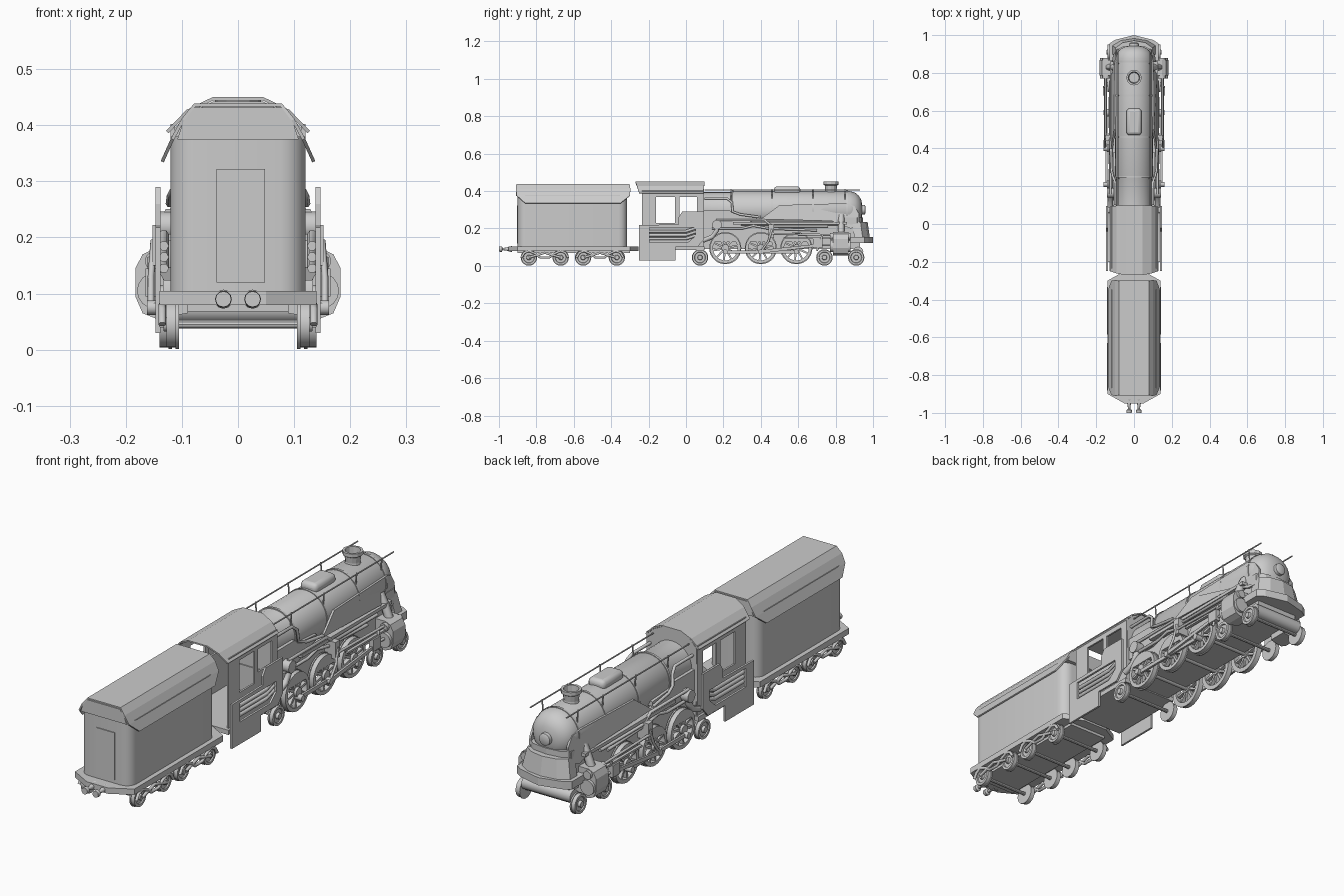
import bpy, bmesh, math
from mathutils import Vector

smooth = []


def make(name, verts, faces, mirror=False, soft=False):
    me = bpy.data.meshes.new(name)
    bm = bmesh.new()
    vs = [bm.verts.new(v) for v in verts]
    for f in faces:
        bm.faces.new([vs[i] for i in f])
    bmesh.ops.remove_doubles(bm, verts=bm.verts, dist=1e-5)
    bmesh.ops.recalc_face_normals(bm, faces=bm.faces)
    bm.to_mesh(me)
    bm.free()
    ob = bpy.data.objects.new(name, me)
    bpy.context.collection.objects.link(ob)
    if mirror:
        ob.modifiers.new("mirror", 'MIRROR').use_clip = False
    if soft:
        smooth.append(ob)
    return ob


def prism(name, profiles, axis, a, b, **kw):
    """Extrude one or more flat outlines along an axis."""
    put = {'x': lambda p, t: (t, *p), 'y': lambda p, t: (p[0], t, p[1]), 'z': lambda p, t: (*p, t)}[axis]
    verts, faces = [], []
    for pr in profiles:
        o, n = len(verts), len(pr)
        verts += [put(p, a) for p in pr] + [put(p, b) for p in pr]
        faces += [list(range(o, o + n)), list(range(o + n, o + 2 * n))]
        faces += [[o + i, o + (i + 1) % n, o + n + (i + 1) % n, o + n + i] for i in range(n)]
    return make(name, verts, faces, **kw)


def rect(a0, a1, b0, b1):
    return [(a0, b0), (a1, b0), (a1, b1), (a0, b1)]


def box(name, x0, x1, y0, y1, z0, z1, **kw):
    return prism(name, [rect(x0, x1, y0, y1)], 'z', z0, z1, **kw)


def sym(half):
    """Complete a right-hand outline across x = 0."""
    return half + [(-x, y) for x, y in reversed(half) if x > 0]


def lathe(name, prof, axis, c, seg=24, closed=False, soft=True, **kw):
    """Spin (position, radius) pairs around an axis through c."""
    verts, faces = [], []
    for t, r in prof:
        for k in range(seg):
            u = 2 * math.pi * k / seg
            a, b = r * math.cos(u), r * math.sin(u)
            v = {'x': (t, a, b), 'y': (a, t, b), 'z': (a, b, t)}[axis]
            verts.append(Vector(v) + Vector(c))
    n = len(prof)
    for i in range(n if closed else n - 1):
        for k in range(seg):
            j, l = (i + 1) % n, (k + 1) % seg
            faces.append([i * seg + k, i * seg + l, j * seg + l, j * seg + k])
    return make(name, verts, faces, soft=soft, **kw)


def rod(name, axis, a, b, r, c, **kw):
    return lathe(name, [(a, 0), (a, r), (b, r), (b, 0)], axis, c, **kw)


def pipe(name, paths, r, mirror=True):
    cu = bpy.data.curves.new(name, 'CURVE')
    cu.dimensions, cu.bevel_depth, cu.bevel_resolution, cu.use_fill_caps = '3D', r, 1, True
    for pts in paths:
        for s in ((1, -1) if mirror else (1,)):
            sp = cu.splines.new('POLY')
            sp.points.add(len(pts) - 1)
            for q, p in zip(sp.points, pts):
                q.co = (s * p[0], p[1], p[2], 1)
    ob = bpy.data.objects.new(name, cu)
    bpy.context.collection.objects.link(ob)


def sheet(name, rows, thick):
    """Roof sheet from right-hand rows (x, z, y0, y1), mirrored to the left."""
    rows = rows + [(-x, z, a, b) for x, z, a, b in reversed(rows)]
    verts = [v for x, z, a, b in rows for v in ((x, a, z), (x, b, z))]
    faces = [[2 * i, 2 * i + 1, 2 * i + 3, 2 * i + 2] for i in range(len(rows) - 1)]
    m = make(name, verts, faces).modifiers.new("thickness", 'SOLIDIFY')
    m.thickness, m.offset = thick, 0


def cut(ob, holes, x0, x1):
    c = prism(ob.name + "_cutter", holes, 'x', x0, x1)
    c.hide_render, c.display_type = True, 'WIRE'
    m = ob.modifiers.new("holes", 'BOOLEAN')
    m.object, m.operation, m.solver = c, 'DIFFERENCE', 'EXACT'
    ob.modifiers.move(len(ob.modifiers) - 1, 0)


# Tender: platform, rounded body, roof, rear door and buffers
prism("tender_platform", [sym([(0.05, -0.95), (0.14, -0.9), (0.14, -0.3), (0.06, -0.255)])], 'z', 0.08, 0.105)
R = 0.045
corner = lambda cx, cy, q: [(cx + R * math.cos(a), cy + R * math.sin(a))
                            for a in [math.pi / 2 * (q + k / 5) for k in range(6)]]
plan = corner(0.075, -0.36, 0) + corner(-0.075, -0.36, 1) + corner(-0.075, -0.855, 2) + corner(0.075, -0.855, 3)
prism("tender_body", [plan], 'z', 0.1, 0.38, soft=True)
prism("tender_roof_core", [sym([(0.108, 0.375), (0.098, 0.405), (0.077, 0.432)])], 'y', -0.908, -0.3)
sheet("tender_roof", [(0.135, 0.335, -0.86, -0.35), (0.117, 0.375, -0.905, -0.3),
                      (0.098, 0.41, -0.91, -0.297), (0.077, 0.436, -0.905, -0.302)], 0.006)
box("tender_door", -0.038, 0.048, -0.904, -0.89, 0.12, 0.322)
lathe("rear_buffer", [(-1.0, 0), (-1.0, 0.014), (-0.985, 0.015), (-0.98, 0.006), (-0.96, 0.008), (-0.93, 0.017)],
      'y', (0.026, 0, 0.09), 12, mirror=True)
box("tender_underframe", -0.09, 0.09, -0.9, -0.3, 0.068, 0.085)

# Small carrying wheels with axles
for i, y in enumerate((-0.84, -0.67, -0.55, -0.37, 0.075, 0.74, 0.91)):
    x = 0.105 if i < 4 else 0.118
    lathe(f"small_wheel_{i}", [(x, 0), (x, 0.044), (x + 0.006, 0.044), (x + 0.006, 0.041), (x + 0.022, 0.041),
                               (x + 0.022, 0.03), (x + 0.017, 0.028), (x + 0.017, 0.014), (x + 0.028, 0.012),
                               (x + 0.028, 0)], 'x', (0, y, 0.045), 20, mirror=True)
    rod(f"small_axle_{i}", 'x', -x, x, 0.008, (0, y, 0.045), seg=10)

# Tender bogie side frames
for i, (a, b) in enumerate(((-0.84, -0.67), (-0.55, -0.37))):
    m = (a + b) / 2
    arch = [(0.135, m + dy, z) for dy, z in ((-0.125, 0.045), (-0.11, 0.07), (-0.085, 0.08), (-0.05, 0.065),
            (-0.025, 0.045), (0.025, 0.045), (0.05, 0.065), (0.085, 0.08), (0.11, 0.07), (0.125, 0.045))]
    pipe(f"bogie_frame_{i}", [arch, [(0.135, m - 0.085, 0.045), (0.135, m, 0.07), (0.135, m + 0.085, 0.045)]], 0.007)

# Cab: walls with windows, front wall, floor, roof
wall = box("cab_wall", 0.112, 0.12, -0.235, 0.095, 0.1, 0.402, mirror=True)
cut(wall, [rect(-0.16, -0.06, 0.23, 0.368), rect(-0.035, 0.058, 0.27, 0.368)], 0.09, 0.14)
prism("cab_front_wall", [sym([(0.115, 0.1), (0.118, 0.39), (0.09, 0.42), (0.045, 0.442)])], 'y', 0.085, 0.096)
box("cab_floor", -0.13, 0.13, -0.25, 0.1, 0.085, 0.105)
sheet("cab_roof", [(0.126, 0.388, -0.25, 0.092), (0.09, 0.425, -0.262, 0.097), (0.045, 0.447, -0.27, 0.1)], 0.006)

# Outer cab side plate with pipe opening
plate = prism("cab_side_plate", [[(-0.25, 0.03), (-0.055, 0.03), (-0.055, 0.1), (0.06, 0.1), (0.095, 0.14),
                                  (0.095, 0.29), (-0.02, 0.29), (-0.04, 0.26), (-0.04, 0.222), (-0.25, 0.218)]],
              'x', 0.138, 0.147, mirror=True)
cut(plate, [[(-0.195, 0.125), (0.01, 0.125), (0.05, 0.16), (0.05, 0.205), (-0.195, 0.205)]], 0.12, 0.16)
pipe("cab_pipes", [[(0.132, -0.2, z), (0.132, 0.0, z), (0.132, 0.06, z + 0.02)] for z in (0.145, 0.165, 0.185)], 0.009)

# Boiler with rounded nose, door, bands
Z = 0.3
lathe("boiler", [(0.09, 0), (0.09, 0.094), (0.24, 0.094), (0.255, 0.1), (0.875, 0.1), (0.905, 0.091), (0.925, 0.074),
                 (0.938, 0.05), (0.942, 0.026), (0.956, 0.025), (0.96, 0.018), (0.96, 0)], 'y', (0, 0, Z), 32)
for i, y in enumerate((0.25, 0.46, 0.68, 0.86)):
    lathe(f"boiler_band_{i}", [(y - 0.005, 0.098), (y - 0.005, 0.103), (y + 0.005, 0.103), (y + 0.005, 0.098)],
          'y', (0, 0, Z), 32, closed=True)
prism("firebox_side", [[(0.09, 0.2), (0.25, 0.2), (0.38, 0.25), (0.38, 0.27), (0.25, 0.28), (0.23, 0.3), (0.09, 0.3)]],
      'x', 0.06, 0.108, mirror=True)

# Chimney and steam dome
lathe("chimney", [(0.38, 0.034), (0.405, 0.03), (0.43, 0.033), (0.435, 0.041), (0.45, 0.041), (0.45, 0.031),
                  (0.4, 0.027), (0.4, 0)], 'z', (0, 0.775, 0), 12, soft=False)
dome = box("steam_dome", -0.04, 0.04, 0.47, 0.612, 0.38, 0.425, soft=True)
bv = dome.modifiers.new("round", 'BEVEL')
bv.width, bv.segments = 0.018, 3

# Top handrails and posts
pipe("handrails", [[(0.085, 0.1, 0.405), (0.085, 0.93, 0.405)]] +
     [[(0.08, y, 0.35), (0.085, y, 0.41)] for y in (0.24, 0.46, 0.68, 0.85)], 0.003)

# Side shroud, leaning in towards the boiler
shroud = prism("side_shroud", [[(0.4, 0.25), (0.5, 0.325), (0.86, 0.335), (0.9, 0.32), (0.925, 0.28), (0.925, 0.21),
                                (0.88, 0.2), (0.78, 0.24)]], 'x', 0.112, 0.121, mirror=True)
for v in shroud.data.vertices:
    v.co.x -= max(0, v.co.z - 0.25) * 0.2 + max(0, v.co.y - 0.86) * 0.35
prism("nose_skirt", [sym([(0.1, 0.85), (0.1, 0.915), (0.065, 0.938), (0.0, 0.946)])], 'z', 0.195, 0.26)

# Main frame, running boards and front deck
box("main_frame", -0.1, 0.1, 0.08, 0.93, 0.09, 0.215)
box("running_board", 0.08, 0.127, 0.25, 0.86, 0.222, 0.236, mirror=True)
prism("front_deck", [sym([(0.13, 0.86), (0.13, 0.955), (0.1, 0.975), (0, 1.0)])], 'z', 0.122, 0.155)
apron = prism("front_apron", [sym([(0.115, 0.9), (0.115, 0.945), (0.07, 0.972), (0, 0.983)])], 'z', 0.15, 0.235)
for v in apron.data.vertices:
    if v.co.z > 0.2:
        v.co.x *= 0.85
        v.co.y -= 0.012
rod("front_beam", 'x', -0.115, 0.115, 0.028, (0, 0.92, 0.075), seg=16)

# Driving wheels: rim, hub, spokes, counterweight, axle
for i, y in enumerate((0.21, 0.4, 0.59)):
    c = (0, y, 0.095)
    lathe(f"driver_rim_{i}", [(0.108, 0.086), (0.114, 0.086), (0.114, 0.082), (0.134, 0.082), (0.134, 0.066),
                              (0.108, 0.066)], 'x', c, 28, closed=True, mirror=True)
    rod(f"driver_hub_{i}", 'x', 0.108, 0.142, 0.02, c, seg=16, mirror=True)
    spokes = []
    for k in range(10):
        u = math.pi * k / 5 + 0.2
        d, n = Vector((math.cos(u), math.sin(u))), Vector((-math.sin(u), math.cos(u)))
        o = Vector((y, 0.095))
        spokes.append([tuple(o + d * r + n * w) for r, w in ((0.015, -.006), (0.07, -.004), (0.07, .004), (0.015, .006))])
    prism(f"driver_spokes_{i}", spokes, 'x', 0.115, 0.131, mirror=True)
    arc = [(y + 0.07 * math.cos(a), 0.095 + 0.07 * math.sin(a)) for a in [0.5 + k * 0.24 for k in range(10)]]
    prism(f"counterweight_{i}", [arc], 'x', 0.113, 0.134, mirror=True)
    rod(f"driver_axle_{i}", 'x', -0.11, 0.11, 0.012, c, seg=12)
    rod(f"crank_pin_{i}", 'x', 0.13, 0.162, 0.013, (0, y, 0.075), seg=12, mirror=True)

# Coupling rod, main rod and valve gear
box("coupling_rod", 0.141, 0.15, 0.2, 0.6, 0.067, 0.083, mirror=True)
prism("main_rod", [[(0.39, 0.066), (0.72, 0.105), (0.72, 0.119), (0.39, 0.084)]], 'x', 0.151, 0.16, mirror=True)
box("crosshead", 0.142, 0.165, 0.68, 0.73, 0.095, 0.145, mirror=True)
box("slide_bar", 0.145, 0.158, 0.52, 0.79, 0.145, 0.153, mirror=True)
pipe("valve_rods", [[(0.15, 0.78, 0.112), (0.15, 0.7, 0.112)], [(0.15, 0.8, 0.165), (0.15, 0.45, 0.172)],
                    [(0.155, 0.4, 0.075), (0.155, 0.44, 0.13), (0.15, 0.46, 0.195)],
                    [(0.155, 0.7, 0.08), (0.155, 0.73, 0.165)]], 0.006)
box("gear_bracket", 0.1, 0.152, 0.44, 0.47, 0.15, 0.222, mirror=True)

# Steam cylinder with ridged ends
sec = [(0.09, 0.065), (0.145, 0.055), (0.17, 0.065), (0.183, 0.095), (0.183, 0.145), (0.17, 0.17), (0.148, 0.18), (0.09, 0.18)]
prism("cylinder_block", [sec], 'y', 0.785, 0.868, mirror=True)
rod("cylinder_cover", 'y', 0.77, 0.88, 0.032, (0.148, 0, 0.105), seg=16, mirror=True)
rod("valve_cover", 'y', 0.77, 0.88, 0.018, (0.148, 0, 0.158), seg=12, mirror=True)
pipe("steam_pipe", [[(0.09, 0.83, 0.27), (0.115, 0.83, 0.22), (0.135, 0.83, 0.17)]], 0.018)

# Side pipework
pipe("side_pipes", [[(0.125, 0.16, 0.245), (0.125, 0.42, 0.245), (0.125, 0.46, 0.212), (0.125, 0.76, 0.212)],
                    [(0.12, 0.14, 0.2), (0.12, 0.3, 0.2), (0.12, 0.36, 0.215), (0.12, 0.44, 0.2), (0.12, 0.7, 0.19)],
                    [(0.1, 0.1, 0.36), (0.1, 0.22, 0.36), (0.108, 0.245, 0.34), (0.112, 0.25, 0.29), (0.12, 0.29, 0.275),
                     (0.122, 0.4, 0.26)]], 0.007)
pipe("injector_pipe", [[(0.125, 0.165, 0.235), (0.125, 0.165, 0.19), (0.125, 0.14, 0.155), (0.125, 0.09, 0.135)]], 0.014)
rod("injector", 'x', 0.1, 0.142, 0.026, (0, 0.165, 0.22), seg=16, mirror=True)

# Smooth shading on round parts
bpy.ops.object.select_all(action='DESELECT')
for ob in smooth:
    ob.select_set(True)
bpy.context.view_layer.objects.active = smooth[0]
bpy.ops.object.shade_smooth_by_angle(angle=math.radians(35))
